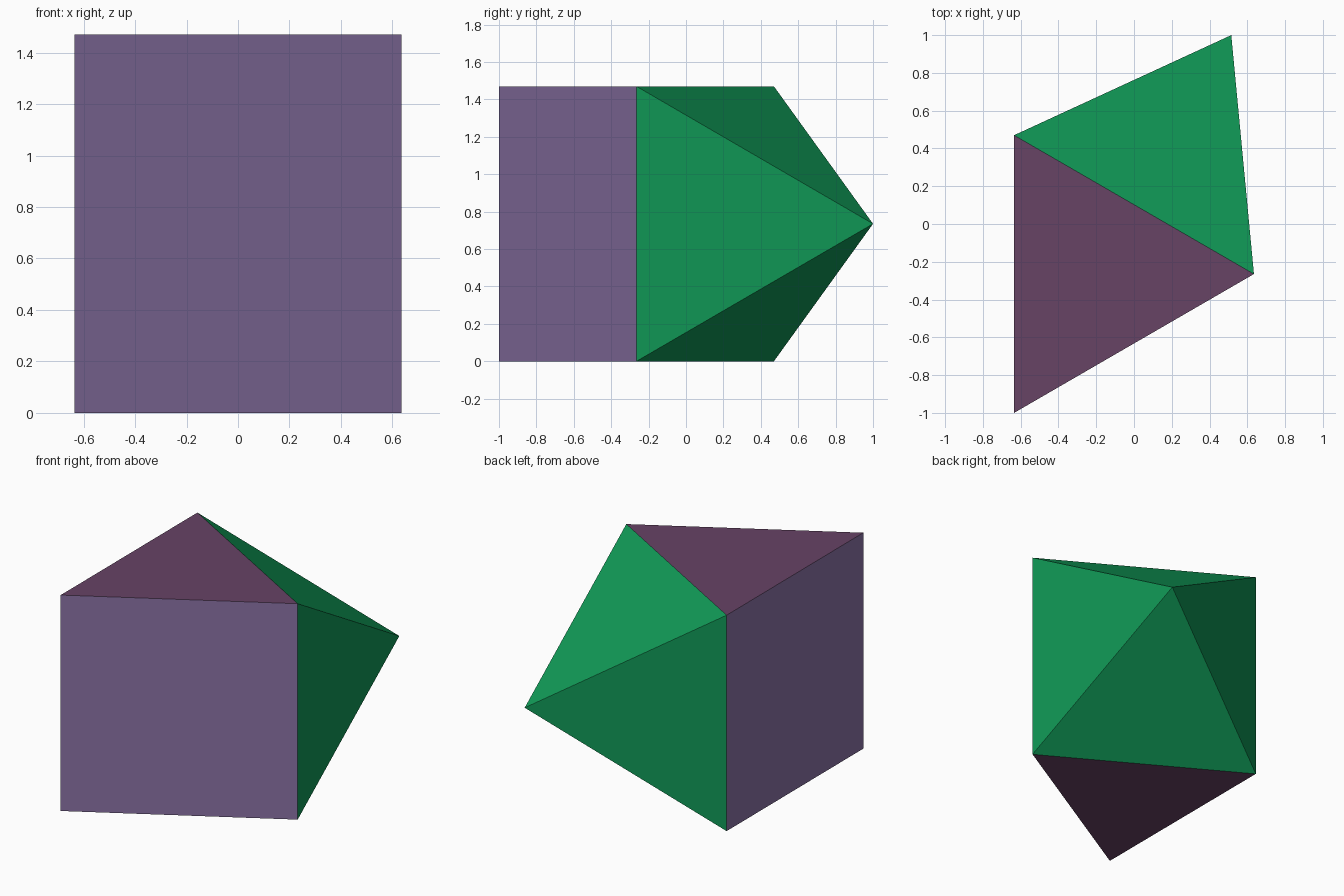
import bpy
import bmesh
from mathutils import Vector

cube = bpy.data.objects.get("Cube")
if cube:
    bpy.data.objects.remove(cube, do_unlink=True)


def linear(c):
    c /= 255
    return c / 12.92 if c <= 0.04045 else ((c + 0.055) / 1.055) ** 2.4


def material(name, *rgb):
    colour = [linear(c) for c in rgb] + [1]
    mat = bpy.data.materials.new(name)
    mat.use_nodes = True
    mat.diffuse_color = colour
    mat.node_tree.nodes["Principled BSDF"].inputs["Base Color"].default_value = colour
    return mat


materials = [
    material("green", 16, 152, 86),
    material("lavender", 138, 114, 165),
    material("plum", 103, 67, 101),
]

EDGE = 1.47
corners = [Vector(p) for p in ((-0.635, -1, 0), (0.635, -0.265, 0), (-0.635, 0.47, 0))]
up = Vector((0, 0, EDGE))

# Triangular prism
bm = bmesh.new()
base = [bm.verts.new(p) for p in corners]
top = [bm.verts.new(p + up) for p in corners]
for ring in (base, top):
    bm.faces.new(ring).material_index = 2
for i in (0, 2):
    j = (i + 1) % 3
    bm.faces.new((base[i], base[j], top[j], top[i])).material_index = 1

# Square pyramid on the open back side
apex = bm.verts.new((0.515, 1, EDGE / 2))
rim = [base[1], base[2], top[2], top[1]]
for i in range(4):
    bm.faces.new((rim[i], rim[(i + 1) % 4], apex)).material_index = 0
bmesh.ops.recalc_face_normals(bm, faces=bm.faces)

mesh = bpy.data.meshes.new("augmented_prism")
bm.to_mesh(mesh)
bm.free()
for mat in materials:
    mesh.materials.append(mat)
bpy.context.collection.objects.link(bpy.data.objects.new("augmented_prism", mesh))
